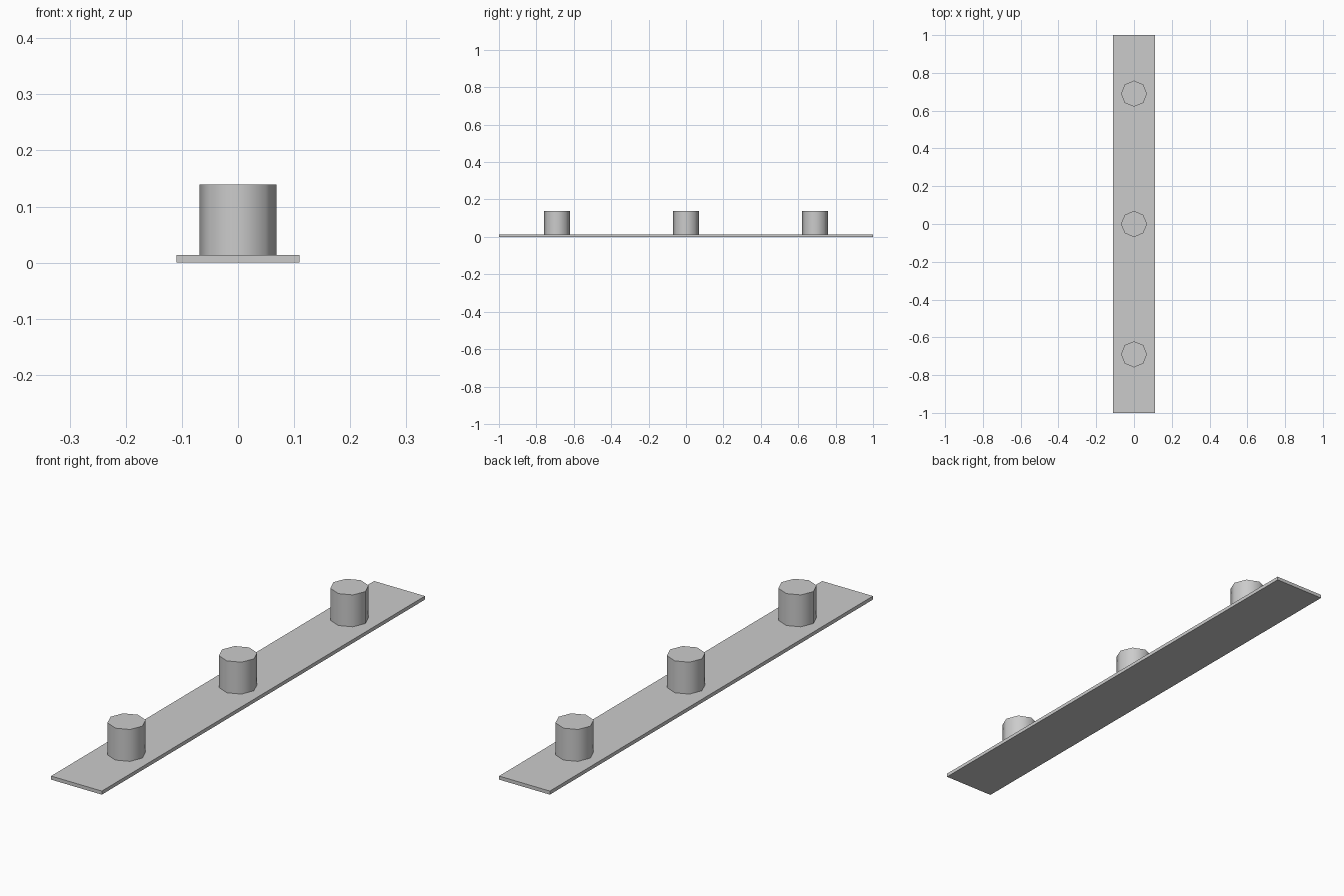
import bpy
import math

cube = bpy.data.objects.get("Cube")
if cube:
    bpy.data.objects.remove(cube, do_unlink=True)

PLATE_WIDTH, PLATE_LENGTH, PLATE_HEIGHT = 0.22, 2.0, 0.014
PEG_RADIUS, PEG_TOP, PEG_SPACING = 0.069, 0.139, 0.69

# Single grey for all parts
grey = bpy.data.materials.new("light grey")
grey.use_nodes = True
colour = (0.6, 0.6, 0.6, 1)
grey.diffuse_color = colour
grey.node_tree.nodes["Principled BSDF"].inputs["Base Color"].default_value = colour

# Thin base plate
bpy.ops.mesh.primitive_cube_add(size=1, location=(0, 0, PLATE_HEIGHT / 2))
plate = bpy.context.object
plate.name = "base_plate"
plate.scale = (PLATE_WIDTH, PLATE_LENGTH, PLATE_HEIGHT)
bpy.ops.object.transform_apply(location=False, rotation=False, scale=True)
plate.data.materials.append(grey)


# Eight-sided pegs with smooth walls and flat caps
def add_peg(name, y):
    bpy.ops.mesh.primitive_cylinder_add(
        vertices=8, radius=PEG_RADIUS, depth=PEG_TOP - PLATE_HEIGHT,
        location=(0, y, (PEG_TOP + PLATE_HEIGHT) / 2))
    peg = bpy.context.object
    peg.name = name
    peg.data.materials.append(grey)
    bpy.ops.object.shade_smooth_by_angle(angle=math.radians(50))


for name, step in (("front_peg", -1), ("middle_peg", 0), ("back_peg", 1)):
    add_peg(name, step * PEG_SPACING)
